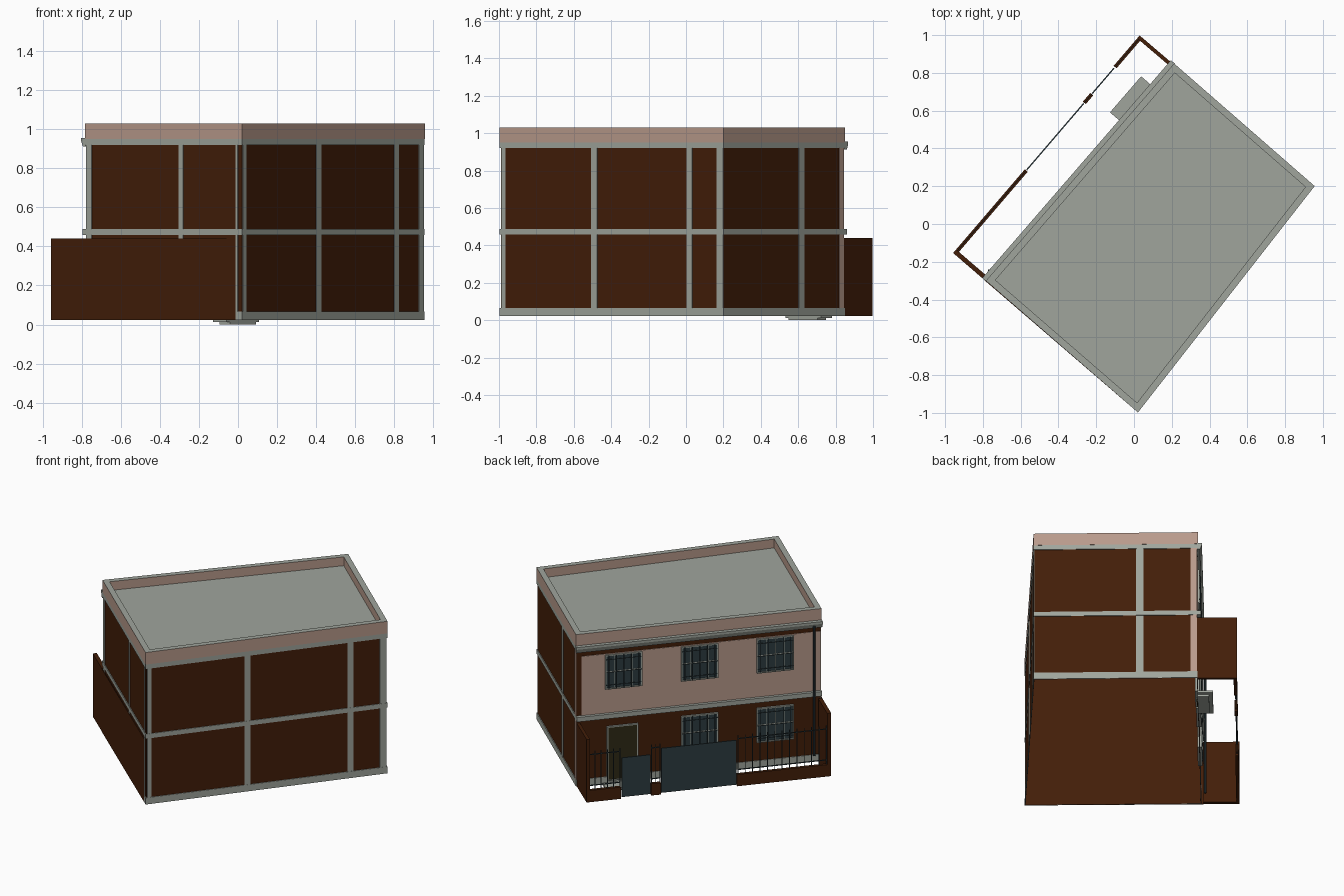
import bpy, bmesh, math
from mathutils import Vector

if "Cube" in bpy.data.objects:
    bpy.data.objects.remove(bpy.data.objects["Cube"])

def mat(name, rgb):
    m = bpy.data.materials.new(name)
    m.diffuse_color = (*rgb, 1)
    m.use_nodes = True
    m.node_tree.nodes["Principled BSDF"].inputs["Base Color"].default_value = m.diffuse_color
    return m

BRICK = mat("brown_brick", (.056, .0130, .0027))
GREY = mat("concrete_grey", (.352, .378, .335))
TAN = mat("tan_plaster", (.485, .328, .262))
SLATE = mat("dark_slate", (.027, .045, .052))
DOOR = mat("dark_olive_wood", (.028, .023, .008))

# House corners (left, near, right, far) and yard corners
A, D, C, B = [Vector(p) for p in ((-.776, -.30), (.02, -.99), (.949, .20), (.213, .842))]
F, E = Vector((.03, .998)), Vector((-.955, -.15))
HOUSE = [A, D, C, B]
Z0 = .022   # underside of the walls

def make(name, bm, *mats):
    bmesh.ops.recalc_face_normals(bm, faces=bm.faces)
    me = bpy.data.meshes.new(name)
    bm.to_mesh(me)
    bm.free()
    for m in mats:
        me.materials.append(m)
    ob = bpy.data.objects.new(name, me)
    bpy.context.collection.objects.link(ob)
    return ob

def add_prof(bm, P, Q, t0, t1, prof):
    """Sweep a (outward, z) profile along the wall line P-Q."""
    d = (Q - P).normalized()
    n = Vector((d.y, -d.x))
    rings = []
    for t in (t0, t1):
        b = P.lerp(Q, t)
        rings.append([bm.verts.new((*(b + n * o), z)) for o, z in prof])
    k = len(prof)
    for i in range(k):
        j = (i + 1) % k
        bm.faces.new((rings[0][i], rings[0][j], rings[1][j], rings[1][i]))
    bm.faces.new(rings[0])
    bm.faces.new(rings[1])

def add_box(bm, P, Q, t0, t1, z0, z1, d0, d1):
    add_prof(bm, P, Q, t0, t1, [(d0, z0), (d1, z0), (d1, z1), (d0, z1)])

def box(name, m, *args):
    bm = bmesh.new()
    add_box(bm, *args)
    return make(name, bm, m)

def offset(poly, d):
    """Move every polygon edge outward by d with mitred corners."""
    out = []
    for i, p in enumerate(poly):
        e1 = (p - poly[i - 1]).normalized()
        e2 = (poly[(i + 1) % len(poly)] - p).normalized()
        n1, n2 = Vector((e1.y, -e1.x)), Vector((e2.y, -e2.x))
        out.append(p + (n1 + n2) * (d / (1 + n1.dot(n2))))
    return out

def ring(name, mats, d0, d1, z0, z1):
    bm = bmesh.new()
    loops = [[bm.verts.new((*p, z)) for p in offset(HOUSE, d)]
             for d, z in ((d0, z0), (d1, z0), (d1, z1), (d0, z1))]
    for k in range(4):
        a, b = loops[k], loops[(k + 1) % 4]
        for i in range(4):
            j = (i + 1) % 4
            f = bm.faces.new((a[i], a[j], b[j], b[i]))
            f.material_index = len(mats) - 1 if k == 2 else 0
    return make(name, bm, *mats)

# House walls, hollow and open underneath
bm = bmesh.new()
lo = [bm.verts.new((*p, Z0)) for p in HOUSE]
hi = [bm.verts.new((*p, .95)) for p in HOUSE]
for i in range(4):
    j = (i + 1) % 4
    bm.faces.new((lo[i], lo[j], hi[j], hi[i]))
make("house_walls", bm, BRICK)

# Flat roof and parapet with grey top
bm = bmesh.new()
bm.faces.new([bm.verts.new((*p, .972)) for p in offset(HOUSE, -.01)])
make("roof", bm, GREY)
ring("parapet", [TAN, GREY], -.03, .0055, .95, 1.03)

# Concrete beams round the house
for nm, z0, z1 in (("base", Z0, .066), ("floor", .458, .488), ("top", .92, .95)):
    ring(nm + "_beam", [GREY], .0005, .005, z0, z1)

# Concrete columns on the three plain sides
for nm, P, Q, spans in (
        ("left", A, D, ((0, .035), (.594, .625), (.962, .975))),
        ("right", D, C, ((.004, .022), (.408, .434), (.837, .861), (.972, 1))),
        ("end", C, B, ((.625, .672),))):
    for i, (a, b) in enumerate(spans):
        box(f"{nm}_column_{i}", GREY, P, Q, a, b, Z0, .95, .0005, .004)
box("plaster_corner", TAN, C, B, .962, 1, .066, .95, .0005, .0045)

# Facade: plaster plate, ledge, gutter, downpipe
box("facade_plaster", TAN, B, A, .02, 1, .485, .88, .0005, .004)
box("facade_ledge", GREY, B, A, -.003, 1.003, .458, .488, .0005, .024)
bm = bmesh.new()
add_prof(bm, B, A, -.005, 1.005, [(.001, .955), (.03, .955), (.03, .94), (.018, .912), (.001, .912)])
make("gutter", bm, GREY)
n = Vector(((A - B).y, -(A - B).x)).normalized()
p = B.lerp(A, .97) + n * .028
bpy.ops.mesh.primitive_cylinder_add(vertices=10, radius=.007, depth=.86, location=(p.x, p.y, .50))
pipe = bpy.context.object
pipe.name = "downpipe"
pipe.data.materials.append(SLATE)

# Windows: pane, grey frame, projecting grille
def frame(name, t0, t1, z0, z1, w=.007):
    bm = bmesh.new()
    tw = w / 1.51
    for a, b, c, d in ((t0, t0 + tw, z0, z1), (t1 - tw, t1, z0, z1),
                       (t0, t1, z0, z0 + w), (t0, t1, z1 - w, z1)):
        add_box(bm, B, A, a, b, c, d, -.015, .014)
    make(name, bm, GREY)

def window(name, t0, z0):
    t1, z1 = t0 + .147, z0 + .222
    box(name + "_pane", SLATE, B, A, t0, t1, z0, z1, -.006, .007)
    frame(name + "_frame", t0 - .002, t1 + .002, z0 - .003, z1 + .003)
    bm = bmesh.new()
    for i in range(3):          # glazing bars
        t = t0 + .147 * (i + 1) / 4
        add_box(bm, B, A, t - .001, t + .001, z0, z1, .006, .009)
    add_box(bm, B, A, t0, t1, z0 + .11, z0 + .115, .006, .009)
    make(name + "_glazing", bm, GREY)
    bm = bmesh.new()
    for i in range(5):          # grille
        t = t0 + .012 + .123 * i / 4
        add_box(bm, B, A, t - .001, t + .001, z0, z1, .015, .018)
    for f in (.12, .5, .88):
        z = z0 + .222 * f
        add_box(bm, B, A, t0, t1, z - .0015, z + .0015, .014, .017)
    make(name + "_grille", bm, SLATE)

for i, t in enumerate((.118, .43, .74)):
    window(f"upper_window_{i}", t, .65)
    if i:
        window(f"lower_window_{i}", t, .19)

# Door, landing and the smaller step beneath it
box("door", DOOR, B, A, .127, .247, .04, .395, -.006, .008)
frame("door_frame", .123, .251, .04, .4)
box("landing", GREY, B, A, .106, .273, .013, .028, .001, .093)
box("lower_step", GREY, B, A, .122, .257, 0, .013, .001, .07)

# Yard walls
box("yard_wall_left", BRICK, E, D, 0, .168, Z0, .44, -.02, .0045)
box("yard_wall_left_lining", BRICK, E, D, .168, .97, Z0, .44, .001, .0055)
box("yard_wall_right", BRICK, B, F, 0, 1, Z0, .44, -.02, 0)
for nm, a, b in (("right", 0, .14), ("middle", .265, .305), ("left", .617, 1)):
    box(f"low_wall_{nm}", BRICK, F, E, a, b, Z0, .10, -.02, 0)

# Gates
box("small_gate", SLATE, F, E, .145, .262, .03, .29, -.013, -.006)
box("main_gate", SLATE, F, E, .308, .615, .03, .325, -.013, -.006)

# Railings on the low walls
def railing(name, t0, t1, count):
    bm = bmesh.new()
    for i in range(count):
        t = t0 + (t1 - t0) * i / (count - 1)
        add_box(bm, F, E, t - .0015, t + .0015, .095, .355, -.012, -.008)
    for z in (.125, .33):
        add_box(bm, F, E, t0, t1, z, z + .006, -.012, -.008)
    make(name, bm, SLATE)

railing("railing_right", .01, .138, 6)
railing("railing_middle", .267, .303, 3)
railing("railing_left", .622, .985, 13)
